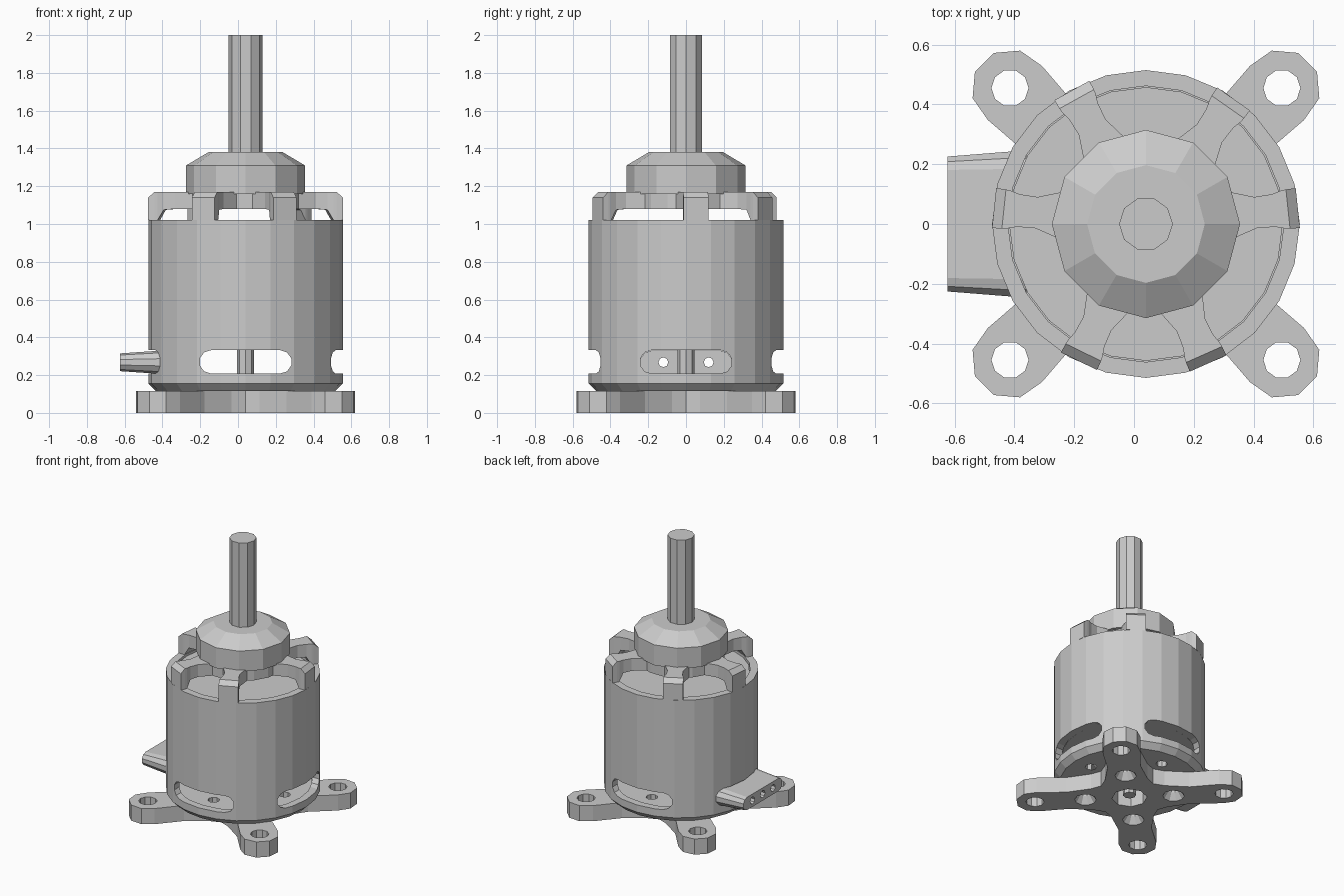
import bpy, bmesh
from math import sin, cos, pi, radians, sqrt

if "Cube" in bpy.data.objects:
    bpy.data.objects.remove(bpy.data.objects["Cube"])

CX = 0.04            # motor axis offset in x
R = 0.515            # can radius


def loft(name, sections, closed=False):
    """Skin a list of equal-length loops; cap the ends unless closed."""
    bm = bmesh.new()
    loops = [[bm.verts.new(p) for p in s] for s in sections]
    pairs = list(zip(loops, loops[1:]))
    if closed:
        pairs.append((loops[-1], loops[0]))
    else:
        bm.faces.new(loops[0])
        bm.faces.new(loops[-1])
    for a, b in pairs:
        n = len(a)
        for i in range(n):
            j = (i + 1) % n
            bm.faces.new((a[i], a[j], b[j], b[i]))
    bmesh.ops.recalc_face_normals(bm, faces=bm.faces)
    me = bpy.data.meshes.new(name)
    bm.to_mesh(me)
    bm.free()
    ob = bpy.data.objects.new(name, me)
    bpy.context.collection.objects.link(ob)
    return ob


def lathe(name, profile, segs, x=CX, y=0.0, closed=False):
    """Revolve (radius, z) points round a vertical axis."""
    ring = [2 * pi * i / segs for i in range(segs)]
    return loft(name, [[(x + r * cos(a), y + r * sin(a), z) for a in ring]
                       for r, z in profile], closed)


def stadium(half_len, half_h, steps=5):
    """Rounded slot outline as (u, v) points."""
    pts = []
    for side in (1, -1):
        for i in range(steps + 1):
            a = -pi / 2 + pi * i / steps
            pts.append((side * (half_len - half_h + half_h * cos(a)),
                        side * half_h * sin(a)))
    return pts


def cut(target, cutters):
    for c in cutters:
        m = target.modifiers.new("cut", 'BOOLEAN')
        m.operation = 'DIFFERENCE'
        m.solver = 'EXACT'
        m.object = c
        bpy.context.view_layer.objects.active = target
        bpy.ops.object.modifier_apply(modifier=m.name)
        bpy.data.objects.remove(c, do_unlink=True)


# mounting cross: four rounded arms with filleted inner corners
arm = [(0.177, -0.177), (0.25, -0.145), (0.42, -0.113)]
arm += [(0.643 + 0.13 * cos(radians(a)), 0.13 * sin(radians(a)))
        for a in range(-100, 101, 40)]
arm += [(0.42, 0.113), (0.25, 0.145)]
outline = []
for k in range(4):
    t = pi / 4 + k * pi / 2
    outline += [(CX + u * cos(t) - v * sin(t), u * sin(t) + v * cos(t)) for u, v in arm]
mount = loft("mounting_cross", [[(x, y, z) for x, y in outline] for z in (0, 0.115)])

holes = [lathe("centre_hole", [(0.12, -0.1), (0.12, 0.2)], 8)]
for sx in (-1, 1):
    for sy in (-1, 1):
        holes.append(lathe("pad_hole", [(0.062, -0.1), (0.062, 0.2)], 10,
                           CX + sx * 0.455, sy * 0.455))
        holes.append(lathe("countersink", [(0.08, -0.01), (0.04, 0.05), (0.04, 0.2)], 10,
                           CX + sx * 0.212, sy * 0.212))
cut(mount, holes)

# outer can with floor, vent slots and floor holes
can = lathe("motor_can", [(0.065, 0.115), (0.475, 0.115), (R, 0.155), (R, 1.02),
                          (0.462, 1.02), (0.462, 0.2), (0.065, 0.2)], 24, closed=True)
slot = stadium(0.245, 0.062)
cutters = [
    loft("slot_y", [[(CX + u, y, 0.27 + v) for u, v in slot] for y in (-0.8, 0.8)]),
    loft("slot_x", [[(x, u, 0.27 + v) for u, v in slot] for x in (-0.8, 0.9)]),
]
for k in range(4):
    a = k * pi / 2
    cutters.append(lathe("floor_hole", [(0.04, 0.05), (0.04, 0.23)], 8,
                         CX + 0.34 * cos(a), 0.34 * sin(a)))
cut(can, cutters)

# inner core fills the can between the vents
lathe("inner_core", [(0.458, 0.335), (0.458, 1.005)], 24)

# top hub and six spokes bent down onto the can rim
lathe("top_hub", [(0.29, 1.08), (0.29, 1.17)], 18)
stations = [(0.25, 1.08, 1.17, 0.09), (0.37, 1.08, 1.17, 0.052),
            (0.43, 1.075, 1.17, 0.055), (0.462, 1.02, 1.17, 0.064),
            (0.478, 1.02, 1.17, 0.066), (0.511, 1.02, 1.14, 0.067)]
for k, deg in enumerate((6, 55, 119, 174, 244, 294)):
    c, s = cos(radians(deg)), sin(radians(deg))
    loft(f"spoke_{k + 1}",
         [[(CX + r * c - w * s, r * s + w * c, z)
           for w, z in ((-w0, lo), (w0, lo), (w0, hi), (-w0, hi))]
          for r, lo, hi, w0 in stations])

# chamfered collar and shaft
lathe("collar", [(0.315, 1.16), (0.315, 1.31), (0.197, 1.38)], 12)
lathe("shaft", [(0.09, 1.12), (0.09, 2.0)], 10)
lathe("lower_shaft", [(0.044, 0.02), (0.044, 0.36)], 8)

# wire outlet: tapered rounded block with three wire holes
outlet = loft("wire_outlet", [[(x, u, 0.268 + v) for u, v in stadium(hl, hh)]
                              for x, hl, hh in ((-0.36, 0.245, 0.061),
                                                (-0.42, 0.245, 0.061),
                                                (-0.625, 0.228, 0.047))])
wires = []
for y in (-0.12, 0, 0.12):
    wires.append(loft("wire_hole", [[(x, y + 0.026 * cos(i * pi / 4), 0.268 + 0.026 * sin(i * pi / 4))
                                     for i in range(8)] for x in (-0.7, -0.3)]))
cut(outlet, wires)
